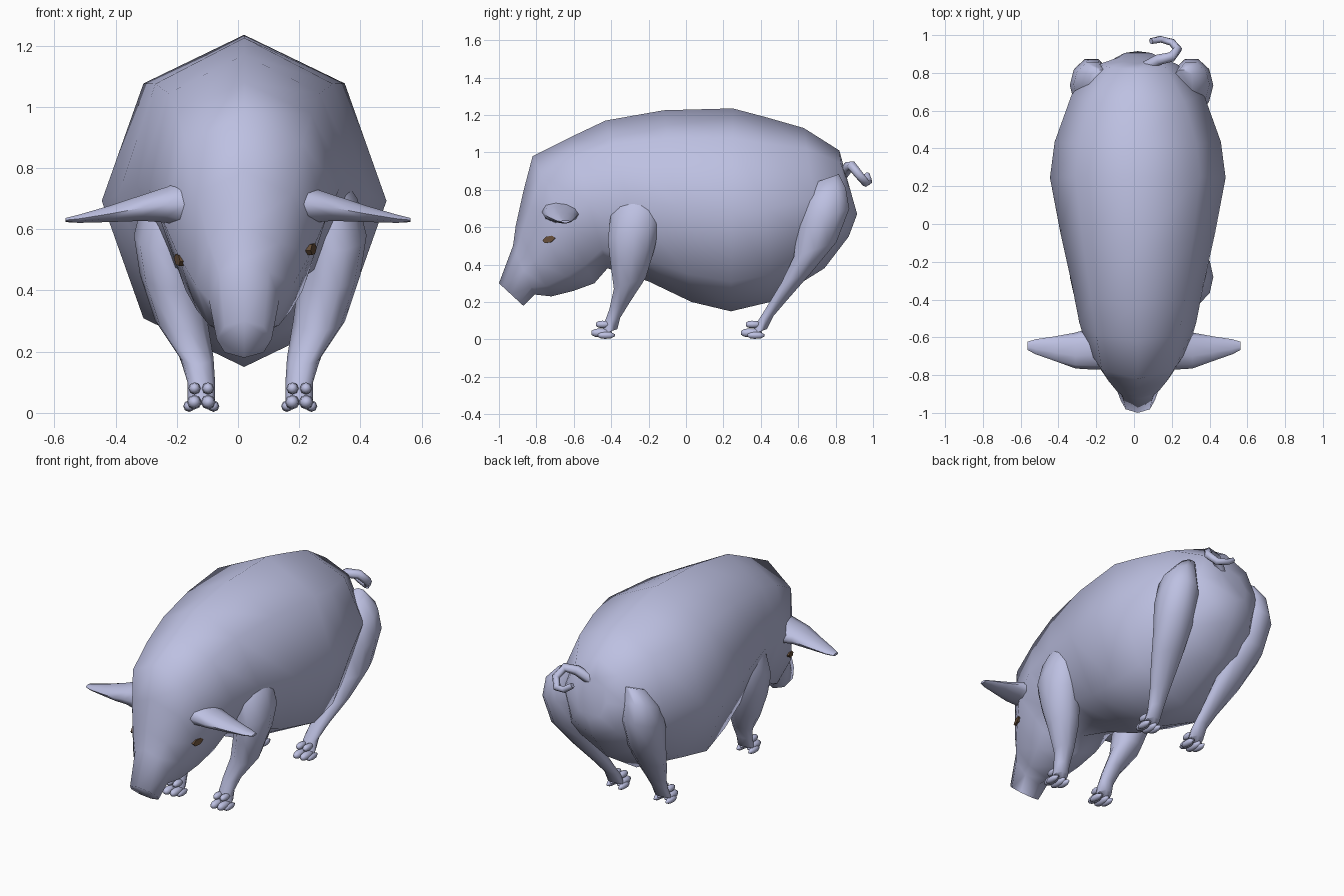
import bpy, bmesh, math
from mathutils import Vector as V


def mat(name, rgb):
    m = bpy.data.materials.new(name)
    m.diffuse_color = (*rgb, 1)
    return m


SKIN = mat("pale lavender skin", (0.51, 0.53, 0.76))
BROWN = mat("brown eye", (0.13, 0.075, 0.04))


def loft(name, rings, n, material=SKIN, angle=65):
    """Skin a list of elliptical rings (centre, u axis, v axis)."""
    bm = bmesh.new()
    loops = []
    for c, u, v in rings:
        loops.append([bm.verts.new(V(c) + V(u) * math.cos(2 * math.pi * i / n)
                                   + V(v) * math.sin(2 * math.pi * i / n)) for i in range(n)])
    for a, b in zip(loops, loops[1:]):
        for i in range(n):
            j = (i + 1) % n
            bm.faces.new((a[i], a[j], b[j], b[i]))
    bm.faces.new(loops[0])
    bm.faces.new(loops[-1][::-1])
    bmesh.ops.recalc_face_normals(bm, faces=bm.faces)
    me = bpy.data.meshes.new(name)
    bm.to_mesh(me)
    bm.free()
    me.materials.append(material)
    ob = bpy.data.objects.new(name, me)
    bpy.context.collection.objects.link(ob)
    bpy.ops.object.select_all(action='DESELECT')
    ob.select_set(True)
    bpy.context.view_layer.objects.active = ob
    bpy.ops.object.shade_smooth_by_angle(angle=math.radians(angle))
    return ob


# Body and head: top point (y, z), bottom point (y, z), half width
profile = [
    (0.85, 0.90, 0.915, 0.67, 0.10),
    (0.82, 1.01, 0.87, 0.55, 0.21),
    (0.63, 1.13, 0.74, 0.38, 0.35),
    (0.42, 1.19, 0.45, 0.20, 0.44),
    (0.25, 1.235, 0.24, 0.15, 0.465),
    (-0.12, 1.225, 0.03, 0.20, 0.41),
    (-0.43, 1.17, -0.20, 0.31, 0.35),
    (-0.62, 1.08, -0.42, 0.38, 0.31),
    (-0.82, 0.98, -0.49, 0.30, 0.27),
    (-0.87, 0.79, -0.60, 0.26, 0.22),
    (-0.91, 0.61, -0.72, 0.23, 0.16),
    (-0.925, 0.50, -0.81, 0.24, 0.115),
    (-1.00, 0.30, -0.87, 0.18, 0.09),
]
rings = []
for ty, tz, by, bz, w in profile:
    top, bot = V((0.02, ty, tz)), V((0.02, by, bz))
    rings.append(((top + bot) / 2, (w, 0, 0), (top - bot) / 2))
loft("body_and_head", rings, 8, angle=80)

# Leg paths: sideways offset, y, z, radius x, radius y
front = [(0.22, -0.30, 0.80, 0.06, 0.07), (0.26, -0.28, 0.70, 0.09, 0.13),
         (0.28, -0.28, 0.58, 0.10, 0.145), (0.26, -0.285, 0.45, 0.10, 0.125),
         (0.225, -0.30, 0.30, 0.085, 0.09), (0.175, -0.355, 0.18, 0.055, 0.058),
         (0.16, -0.395, 0.10, 0.045, 0.045), (0.16, -0.41, 0.04, 0.045, 0.045)]
rear = [(0.22, 0.75, 0.86, 0.06, 0.07), (0.26, 0.74, 0.77, 0.10, 0.12),
        (0.265, 0.735, 0.65, 0.115, 0.145), (0.255, 0.69, 0.48, 0.105, 0.12),
        (0.22, 0.59, 0.33, 0.085, 0.085), (0.18, 0.485, 0.19, 0.055, 0.058),
        (0.16, 0.425, 0.11, 0.045, 0.045), (0.16, 0.39, 0.04, 0.045, 0.045)]
MID = 0.04


def toe(name, x, y, z, r, length):
    loft(name, [((x, y + length * t, z), (r * k, 0, 0), (0, 0, r * k))
                for t, k in ((-1, 0.45), (-0.7, 0.85), (-0.2, 1), (0.5, 0.9), (1, 0.3))], 8)


for label, path in (("front", front), ("rear", rear)):
    for side, s in (("left", 1), ("right", -1)):
        loft(f"{label}_leg_{side}", [((MID + s * x, y, z), (rx, 0, 0), (0, ry, 0.35 * ry))
                                     for x, y, z, rx, ry in path], 10)
        # Two main toes forward, two small ones set back on the outside
        fx, fy = MID + s * path[-1][0], path[-1][1]
        for d in (-1, 1):
            toe(f"{label}_toe_{side}", fx + d * 0.023, fy - 0.04, 0.035, 0.024, 0.055)
            toe(f"{label}_side_toe_{side}", fx + d * 0.04, fy - 0.015, 0.022, 0.019, 0.045)
            toe(f"{label}_knuckle_{side}", fx + d * 0.022, fy - 0.03, 0.08, 0.02, 0.04)

# Ears: x, y, z, radius y, radius z
ear = [(0.17, -0.66, 0.68, 0.11, 0.09), (0.23, -0.66, 0.68, 0.11, 0.062),
       (0.31, -0.67, 0.67, 0.095, 0.045), (0.42, -0.66, 0.65, 0.065, 0.028),
       (0.52, -0.65, 0.634, 0.04, 0.014), (0.564, -0.645, 0.63, 0.022, 0.007)]
for side, s in (("left", 1), ("right", -1)):
    loft(f"ear_{side}", [((s * x, y, z), (0, ry, 0), (0, 0, rz))
                         for x, y, z, ry, rz in ear], 10)

# Curly tail
c = bpy.data.curves.new("tail", 'CURVE')
c.dimensions = '3D'
c.bevel_depth = 0.027
c.bevel_resolution = 1
c.use_fill_caps = True
sp = c.splines.new('POLY')
pts = [(0.06, 0.83, 0.87), (0.13, 0.87, 0.925), (0.20, 0.885, 0.93), (0.232, 0.925, 0.88),
       (0.20, 0.962, 0.835), (0.14, 0.978, 0.845), (0.09, 0.968, 0.88)]
sp.points.add(len(pts) - 1)
for i, (p, q) in enumerate(zip(sp.points, pts)):
    p.co = (*q, 1)
    p.radius = 1.15 - 0.09 * i
sp.use_smooth = True
c.materials.append(SKIN)
bpy.context.collection.objects.link(bpy.data.objects.new("tail", c))

# Eyes: small tilted blocks on the cheeks
for side, x, z, s in (("left", 0.233, 0.535, 1), ("right", -0.185, 0.50, -1)):
    loft(f"eye_{side}", [((x + s * t, -0.73 - 0.3 * t, z), (s * 0.01, 0.034, 0.005), (0, 0.004, 0.02))
                         for t in (-0.03, 0.014)], 6, BROWN, 30)
